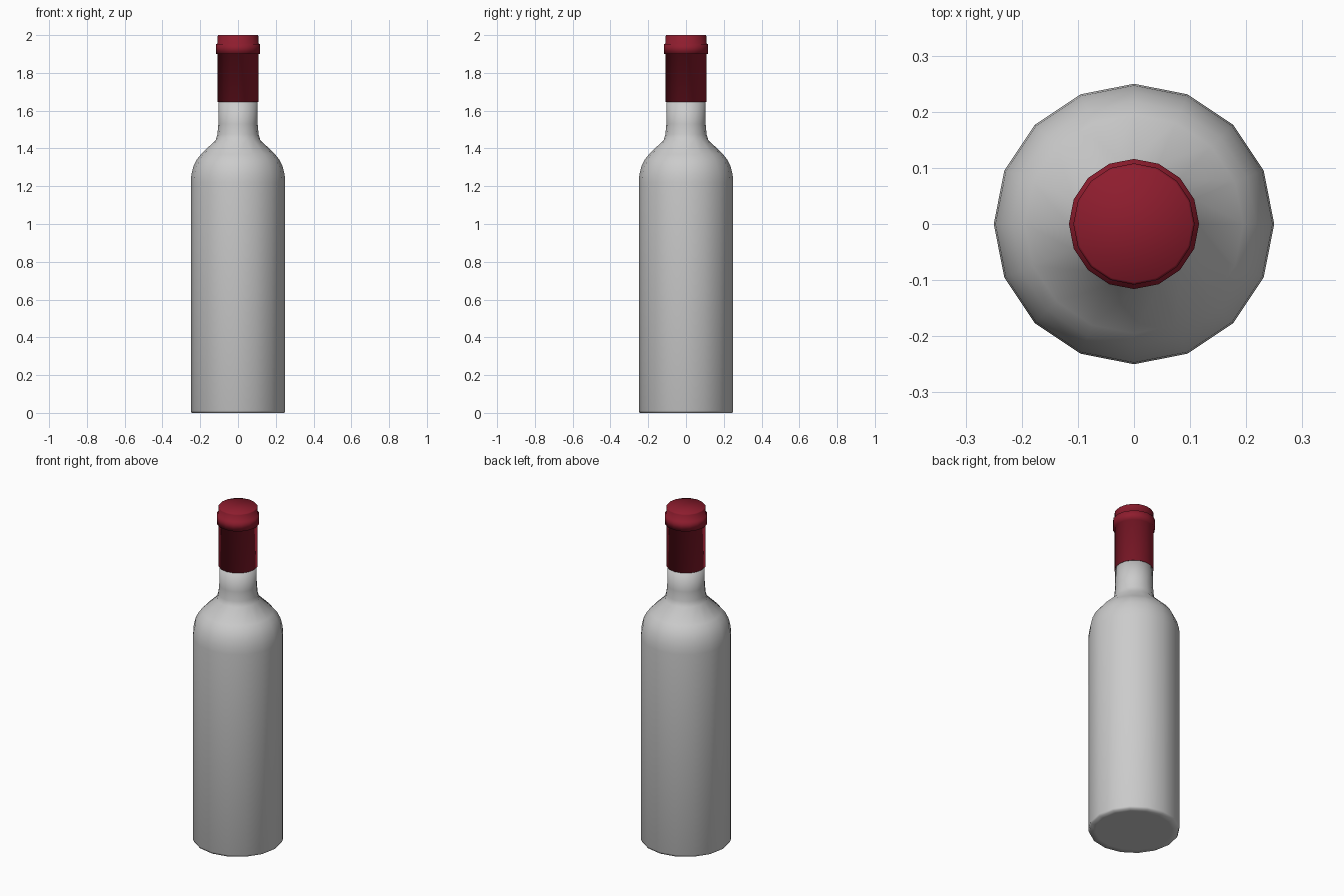
import bpy, bmesh, math

if "Cube" in bpy.data.objects:
    bpy.data.objects.remove(bpy.data.objects["Cube"])

SIDES = 16


def lathe(name, profile, color=None):
    """Revolve an (r, z) profile round z; cap both ends."""
    bm = bmesh.new()
    rings = []
    for r, z in profile:
        rings.append([bm.verts.new((r * math.cos(2 * math.pi * i / SIDES),
                                    r * math.sin(2 * math.pi * i / SIDES), z))
                      for i in range(SIDES)])
    for a, b in zip(rings, rings[1:]):
        for i in range(SIDES):
            j = (i + 1) % SIDES
            bm.faces.new((a[i], a[j], b[j], b[i]))
    bm.faces.new(rings[0][::-1])
    bm.faces.new(rings[-1])
    for f in bm.faces:
        f.smooth = True
    me = bpy.data.meshes.new(name)
    bm.to_mesh(me)
    bm.free()
    ob = bpy.data.objects.new(name, me)
    bpy.context.collection.objects.link(ob)
    if color:
        mat = bpy.data.materials.new(name + "_red")
        mat.diffuse_color = color
        mat.use_nodes = True
        mat.node_tree.nodes["Principled BSDF"].inputs["Base Color"].default_value = mat.diffuse_color
        me.materials.append(mat)
    return ob


# Bottle: flat base, straight body, rounded shoulder and slim neck
lathe("bottle", [
    (0.21, 0.0), (0.245, 0.0), (0.25, 0.012), (0.25, 1.22),
    (0.247, 1.26), (0.236, 1.305), (0.218, 1.342), (0.195, 1.37),
    (0.118, 1.445), (0.109, 1.475), (0.104, 1.53), (0.103, 1.66)])

# Foil capsule over the neck, with a raised lip near the top
lathe("foil_capsule", [
    (0.103, 1.645), (0.108, 1.645), (0.108, 1.90), (0.116, 1.90),
    (0.116, 1.952), (0.108, 1.955), (0.108, 1.995), (0.104, 2.0)],
    (0.27, 0.012, 0.027, 1))
